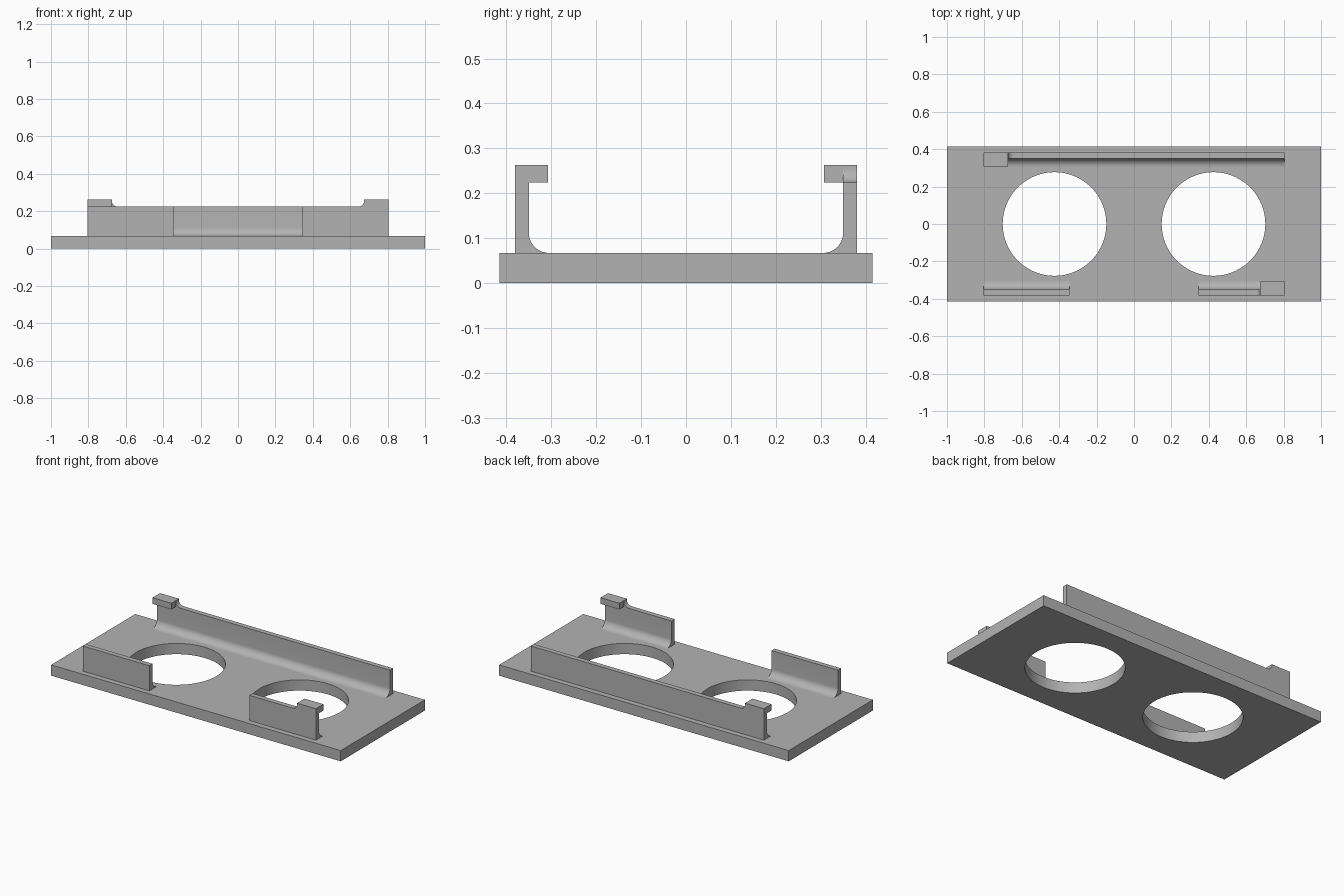
import bpy, bmesh
from math import sin, cos, pi, radians
from mathutils import Vector

cube = bpy.data.objects.get("Cube")
if cube:
    bpy.data.objects.remove(cube, do_unlink=True)

grey = bpy.data.materials.new("plain_grey")
grey.use_nodes = True
GREY = (0.45, 0.45, 0.45, 1)
grey.diffuse_color = GREY
grey.node_tree.nodes["Principled BSDF"].inputs["Base Color"].default_value = GREY

BASE_TOP, WALL_TOP, HOOK_TOP = 0.067, 0.224, 0.263
OUTER, INNER, LIP = -0.381, -0.35, -0.307
END, HOOK_START = 0.805, 0.675


def arc(cx, cz, r, start, end, steps=10):
    angles = [radians(start + (end - start) * i / steps) for i in range(steps + 1)]
    return [(cx + r * cos(a), cz + r * sin(a)) for a in angles]


def prism(name, profile, axis, lo, hi, turned=False):
    """Extrude a (horizontal, z) profile along x or y; turned spins it half a turn about z."""
    sign = -1 if turned else 1

    def place(u, z, depth):
        x, y = (depth, u) if axis == "x" else (u, depth)
        return Vector((sign * x, sign * y, z))

    bm = bmesh.new()
    near = [bm.verts.new(place(u, z, lo)) for u, z in profile]
    far = [bm.verts.new(place(u, z, hi)) for u, z in profile]
    bm.faces.new(near)
    bm.faces.new(far)
    for i in range(len(profile)):
        j = (i + 1) % len(profile)
        bm.faces.new((near[i], near[j], far[j], far[i]))
    bmesh.ops.recalc_face_normals(bm, faces=bm.faces)
    mesh = bpy.data.meshes.new(name)
    bm.to_mesh(mesh)
    bm.free()
    ob = bpy.data.objects.new(name, mesh)
    bpy.context.collection.objects.link(ob)
    mesh.materials.append(grey)
    return ob


def smooth(ob):
    bpy.ops.object.select_all(action="DESELECT")
    ob.select_set(True)
    bpy.context.view_layer.objects.active = ob
    bpy.ops.object.shade_smooth_by_angle(angle=radians(30))


def rect(u0, u1, z0, z1):
    return [(u0, z0), (u1, z0), (u1, z1), (u0, z1)]


# Base plate with two round holes
plate = prism("base_plate", rect(-1, 1, 0, BASE_TOP), "y", -0.415, 0.415)
for x in (-0.425, 0.425):
    bpy.ops.mesh.primitive_cylinder_add(vertices=96, radius=0.277, depth=1, location=(x, 0, 0))
    cutter = bpy.context.object
    cutter.hide_render = True
    cut = plate.modifiers.new("hole", "BOOLEAN")
    cut.operation, cut.solver, cut.object = "DIFFERENCE", "EXACT", cutter
    bpy.context.view_layer.objects.active = plate
    bpy.ops.object.modifier_apply(modifier=cut.name)
    bpy.data.objects.remove(cutter, do_unlink=True)
smooth(plate)

# Walls with a rounded inside foot: two short ones in front, a long one behind
FOOT = 0.045
wall = [(OUTER, BASE_TOP), (OUTER, WALL_TOP), (INNER, WALL_TOP)]
wall += arc(INNER + FOOT, BASE_TOP + FOOT, FOOT, 180, 270)
smooth(prism("front_wall_right", wall, "x", -END, -0.345))
smooth(prism("front_wall_left", wall, "x", 0.345, END))
smooth(prism("back_wall", wall, "x", -END, END, turned=True))

# Hooks on opposite corners: a filleted riser over the wall and a lip reaching inwards
R = 0.032
riser = [(END, WALL_TOP), (END, HOOK_TOP), (HOOK_START, HOOK_TOP)]
riser += arc(HOOK_START - R, WALL_TOP + R, R, 0, -90)
lip = rect(HOOK_START, END, WALL_TOP, HOOK_TOP)
for side, turned in (("front", False), ("back", True)):
    smooth(prism(side + "_hook_riser", riser, "y", OUTER, INNER, turned))
    prism(side + "_hook_lip", lip, "y", INNER, LIP, turned)
